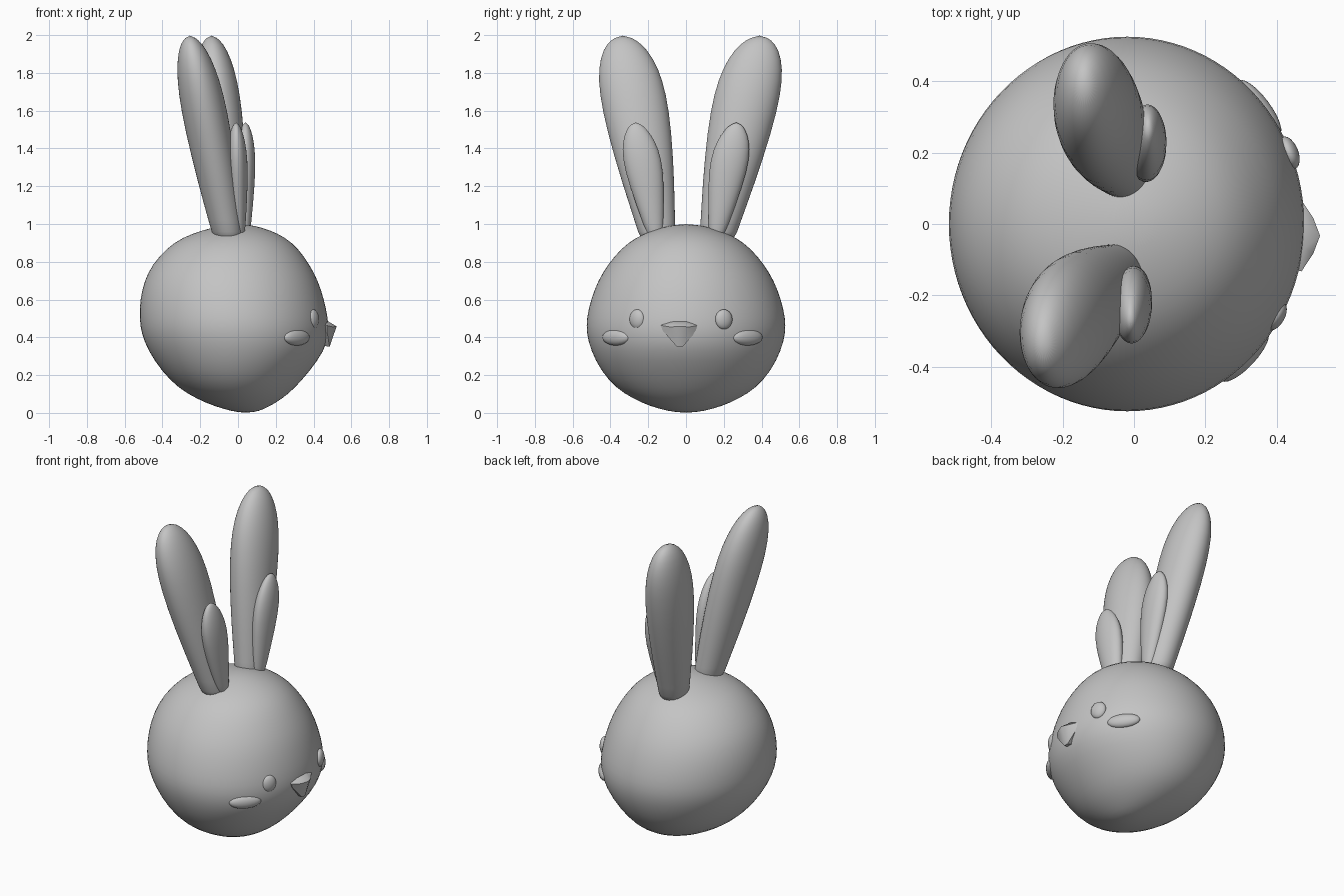
import bpy, bmesh, math
from mathutils import Vector, Matrix

if "Cube" in bpy.data.objects:
    bpy.data.objects.remove(bpy.data.objects["Cube"])

# One matte grey for the whole figure
grey = bpy.data.materials.new("soft grey")
grey.use_nodes = True
GREY = (0.55, 0.55, 0.55, 1)
grey.diffuse_color = GREY
grey.node_tree.nodes["Principled BSDF"].inputs["Base Color"].default_value = GREY


def finish(name, bm, subdivide=0, angle=180):
    bmesh.ops.recalc_face_normals(bm, faces=bm.faces[:])
    mesh = bpy.data.meshes.new(name)
    bm.to_mesh(mesh)
    bm.free()
    obj = bpy.data.objects.new(name, mesh)
    bpy.context.collection.objects.link(obj)
    mesh.materials.append(grey)
    if subdivide:
        mod = obj.modifiers.new("smooth surface", "SUBSURF")
        mod.levels = mod.render_levels = subdivide
    bpy.ops.object.select_all(action="DESELECT")
    obj.select_set(True)
    bpy.context.view_layer.objects.active = obj
    bpy.ops.object.shade_smooth_by_angle(angle=math.radians(angle))
    return obj


def loft(name, sections, bottom, top, sides=32):
    """Skin horizontal ovals (centre, x radius, y radius) between two poles."""
    bm = bmesh.new()
    rings = []
    for centre, rx, ry in sections:
        rings.append([bm.verts.new(centre + Vector((rx * math.cos(a), ry * math.sin(a), 0)))
                      for a in (2 * math.pi * i / sides for i in range(sides))])
    low, high = bm.verts.new(bottom), bm.verts.new(top)
    for i in range(sides):
        j = (i + 1) % sides
        for a, b in zip(rings, rings[1:]):
            bm.faces.new((a[i], a[j], b[j], b[i]))
        bm.faces.new((low, rings[0][j], rings[0][i]))
        bm.faces.new((high, rings[-1][i], rings[-1][j]))
    return finish(name, bm, 1)


# Head: height, back edge, front edge, half width
HEAD = [(0.008, -0.03, 0.11, 0.09), (0.035, -0.125, 0.168, 0.19),
        (0.075, -0.22, 0.235, 0.28), (0.13, -0.315, 0.30, 0.37),
        (0.22, -0.405, 0.38, 0.45), (0.33, -0.477, 0.46, 0.505),
        (0.42, -0.513, 0.482, 0.528), (0.5, -0.523, 0.478, 0.528),
        (0.6, -0.52, 0.457, 0.505), (0.7, -0.497, 0.425, 0.467),
        (0.785, -0.455, 0.38, 0.415), (0.87, -0.38, 0.32, 0.345),
        (0.93, -0.295, 0.25, 0.265), (0.97, -0.18, 0.165, 0.17),
        (0.993, -0.08, 0.08, 0.08)]
loft("head", [(Vector(((b + f) / 2, 0, z)), (f - b) / 2, w) for z, b, f, w in HEAD],
     Vector((0.04, 0, 0)), Vector((0, 0, 1)), 48)

# Ears: fraction of length, x radius, y radius
EAR = [(0.0, 0.08, 0.095), (0.1, 0.088, 0.105), (0.28, 0.106, 0.138),
       (0.54, 0.122, 0.172), (0.72, 0.12, 0.178), (0.84, 0.103, 0.16),
       (0.93, 0.075, 0.119), (0.98, 0.04, 0.066)]
INNER = [(0.0, 0.03, 0.035), (0.3, 0.046, 0.072), (0.6, 0.058, 0.104),
         (0.78, 0.052, 0.098), (0.9, 0.037, 0.07), (0.97, 0.02, 0.038)]


def ear(name, profile, base, tip):
    base, tip = Vector(base), Vector(tip)
    loft(name, [(base.lerp(tip, t), rx, ry) for t, rx, ry in profile], base, tip)


ear("right_ear", EAR, (-0.045, -0.145, 0.9), (-0.255, -0.335, 2.0))
ear("left_ear", EAR, (-0.03, 0.16, 0.9), (-0.14, 0.39, 2.0))
ear("right_inner_ear", INNER, (0.005, -0.155, 0.9), (-0.01, -0.267, 1.54))
ear("left_inner_ear", INNER, (0.03, 0.155, 0.9), (0.04, 0.267, 1.54))


# Eyes and cheeks: flattened spheres turned to follow the head
def button(name, centre, yaw, radii):
    bm = bmesh.new()
    bmesh.ops.create_uvsphere(bm, u_segments=24, v_segments=16, radius=1)
    bm.transform(Matrix.Translation(centre)
                 @ Matrix.Rotation(math.radians(yaw), 4, "Z")
                 @ Matrix.Diagonal((*radii, 1)))
    finish(name, bm)


button("right_eye", (0.397, -0.258, 0.495), -30, (0.026, 0.045, 0.053))
button("left_eye", (0.435, 0.2, 0.495), 22, (0.026, 0.048, 0.053))
button("right_cheek", (0.31, -0.37, 0.4), -43, (0.032, 0.095, 0.043))
button("left_cheek", (0.35, 0.325, 0.4), 37, (0.032, 0.097, 0.043))

# Beak: faceted wedge with a blunt ridge
bm = bmesh.new()
beak_y = -0.033
for x, half, z in [(0.43, 0.09, 0.475), (0.47, 0.1, 0.463), (0.503, 0.05, 0.455),
                   (0.522, 0, 0.458), (0.48, 0.035, 0.483), (0.47, 0.09, 0.435),
                   (0.485, 0.015, 0.35), (0.43, 0.02, 0.36)]:
    for side in ((-1, 1) if half else (0,)):
        bm.verts.new((x, beak_y + side * half, z))
bmesh.ops.convex_hull(bm, input=bm.verts[:])
finish("beak", bm, angle=30)
